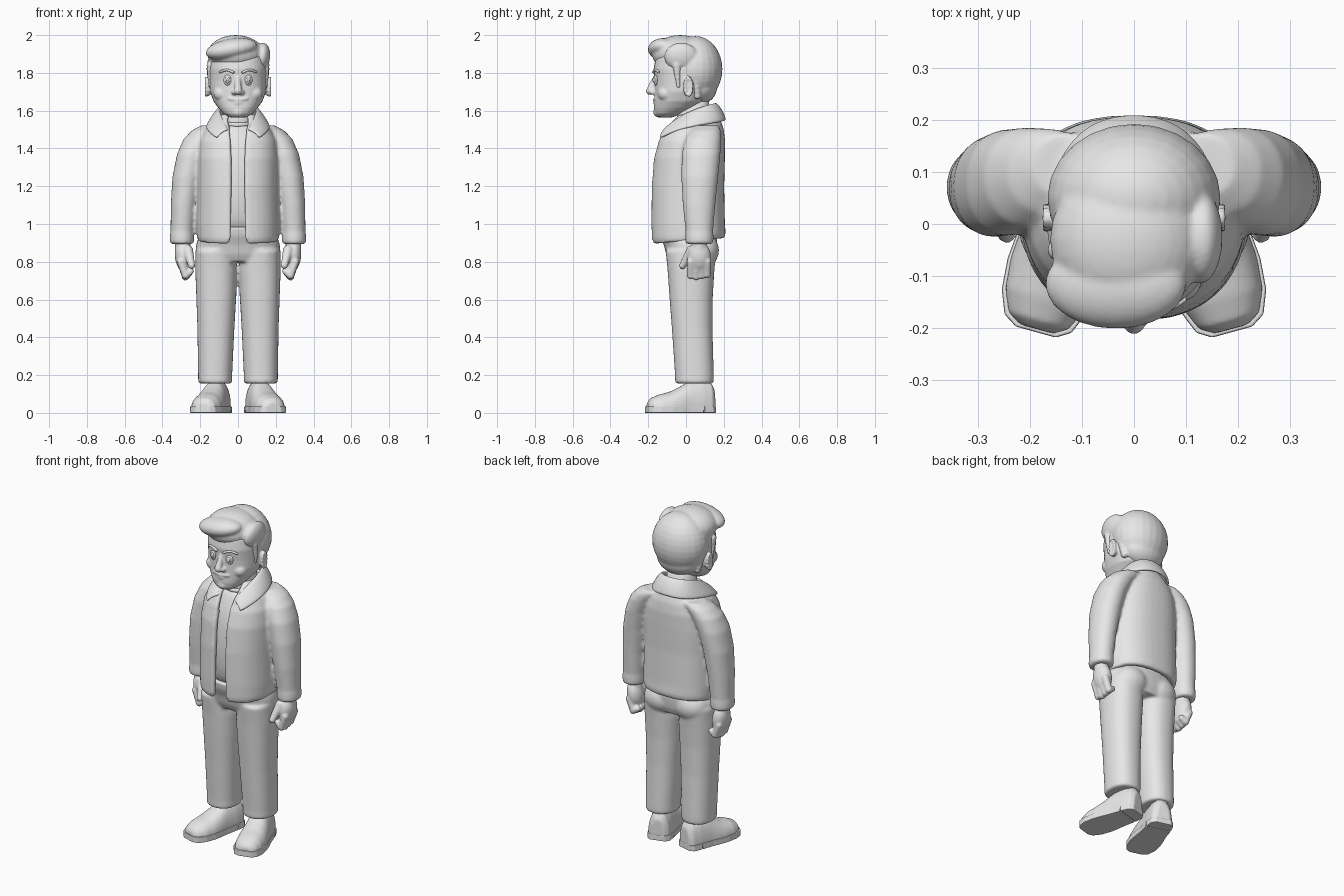
import bpy, bmesh, math
from mathutils import Vector, Matrix, Euler

cube = bpy.data.objects.get("Cube")
if cube:
    bpy.data.objects.remove(cube, do_unlink=True)

clay = bpy.data.materials.new("light_grey")
clay.use_nodes = True
clay.diffuse_color = (0.8, 0.8, 0.8, 1)
clay.node_tree.nodes["Principled BSDF"].inputs["Base Color"].default_value = (0.8, 0.8, 0.8, 1)


def power(v, n):
    return math.copysign(abs(v) ** (2 / n), v)


def ring(z, cx, rx, front, back, n=2.3, count=36):
    """Horizontal rounded section between two depths."""
    cy, ry = (front + back) / 2, (back - front) / 2
    angles = [math.tau * i / count for i in range(count)]
    return [(cx + rx * power(math.cos(a), n), cy + ry * power(math.sin(a), n), z) for a in angles]


def loft(bm, rings):
    """Skin equal-length closed rings and cap both ends."""
    rows = [[bm.verts.new(p) for p in r] for r in rings]
    for a, b in zip(rows, rows[1:]):
        for i in range(len(a)):
            j = (i + 1) % len(a)
            bm.faces.new((a[i], a[j], b[j], b[i]))
    bm.faces.new(rows[0][::-1])
    bm.faces.new(rows[-1])


def ball(bm, center, radii, rot=(0, 0, 0)):
    m = Matrix.LocRotScale(Vector(center), Euler(rot), Vector(radii))
    bmesh.ops.create_uvsphere(bm, u_segments=24, v_segments=16, radius=1, matrix=m)


def capsule(bm, p, q, r0, r1, steps=6):
    p, q = Vector(p), Vector(q)
    for i in range(steps):
        t = i / (steps - 1)
        ball(bm, p.lerp(q, t), [r0 + (r1 - r0) * t] * 3)


def finish(bm, name, voxel=0, smooth=0, subsurf=0):
    bmesh.ops.recalc_face_normals(bm, faces=bm.faces)
    for f in bm.faces:
        f.smooth = True
    mesh = bpy.data.meshes.new(name)
    bm.to_mesh(mesh)
    bm.free()
    obj = bpy.data.objects.new(name, mesh)
    mesh.materials.append(clay)
    bpy.context.collection.objects.link(obj)
    if voxel:
        mod = obj.modifiers.new("fuse", "REMESH")
        mod.mode, mod.voxel_size, mod.use_smooth_shade = "VOXEL", voxel, True
    if smooth:
        mod = obj.modifiers.new("soften", "SMOOTH")
        mod.factor, mod.iterations = 0.5, smooth
    if subsurf:
        mod = obj.modifiers.new("round", "SUBSURF")
        mod.levels = mod.render_levels = subsurf
    return obj


def face_y(x, depth=0.172):
    return -depth * (1 - (abs(x) / 0.155) ** 2.2) ** (1 / 2.2)


# Head with nose, lips, brows and ears
bm = bmesh.new()
loft(bm, [ring(*r) for r in (
    (1.565, 0, .045, -.15, -.07), (1.585, 0, .078, -.165, -.02), (1.615, 0, .105, -.17, .05),
    (1.65, 0, .13, -.168, .10), (1.70, 0, .148, -.166, .13), (1.76, 0, .153, -.166, .16),
    (1.82, 0, .155, -.172, .17), (1.88, 0, .15, -.16, .165), (1.94, 0, .12, -.12, .13),
    (1.97, 0, .07, -.06, .09))])
ball(bm, (0, -.14, 1.592), (.04, .034, .028))
capsule(bm, (0, -.164, 1.775), (0, -.19, 1.705), .012, .022)
for s in (1, -1):
    ball(bm, (s * .02, -.175, 1.698), (.016, .018, .014))
    ball(bm, (s * .085, -.11, 1.69), (.045, .04, .04))
    ball(bm, (s * .158, .012, 1.725), (.014, .026, .05), (0, 0, s * .3))
    for k in range(14):
        a = math.tau * k / 14
        ball(bm, (s * .169, .012 + .021 * math.cos(a), 1.727 + .046 * math.sin(a)), (.009, .008, .009))
for k in range(9):
    x = (k - 4) * .011
    ball(bm, (x, face_y(x, .168), 1.658 + 3 * x * x), (.009, .008, .006))
ball(bm, (0, -.162, 1.642), (.027, .013, .008))
finish(bm, "head", .006, 3)

# Eyes and eyebrows
for s, side in ((1, "left"), (-1, "right")):
    for part, size, out in (("eye", .021, .001), ("iris", .013, .007), ("pupil", .007, .011)):
        bm = bmesh.new()
        ball(bm, (s * .056, face_y(.056) - out + .004, 1.762), (size, .009, size * 1.35), (0, 0, s * .3))
        finish(bm, side + "_" + part)
    bm = bmesh.new()
    for k in range(10):
        x = .026 + .0075 * k
        ball(bm, (s * x, face_y(x) - .002, 1.803 + .012 * math.sin(k / 9 * 3)), (.009, .008, .007))
    finish(bm, side + "_eyebrow", .004, 2)

# Side-parted hair
bm = bmesh.new()
ball(bm, (0, .05, 1.82), (.167, .143, .175))
ball(bm, (0, .075, 1.725), (.13, .09, .09))
ball(bm, (-.012, -.03, 1.90), (.15, .15, .1))
ball(bm, (-.035, -.115, 1.925), (.138, .087, .056), (0, -.17, 0))
ball(bm, (.128, -.025, 1.885), (.042, .09, .075), (0, .1, 0))
for s in (1, -1):
    capsule(bm, (s * .146, -.05, 1.84), (s * .146, -.04, 1.73), .022, .012)
    capsule(bm, (s * .14, .05, 1.80), (s * .12, .06, 1.68), .025, .02)
finish(bm, "hair", .007, 4)

# Neck, shirt and neckband
bm = bmesh.new()
loft(bm, [ring(1.45, 0, .085, -.06, .13), ring(1.55, 0, .078, -.05, .125), ring(1.7, 0, .078, -.04, .12)])
finish(bm, "neck")
bm = bmesh.new()
loft(bm, [ring(*r) for r in (
    (.93, 0, .17, -.11, .14), (1.02, 0, .175, -.142, .15), (1.15, 0, .175, -.156, .16),
    (1.32, 0, .175, -.146, .17), (1.43, 0, .16, -.118, .17), (1.50, 0, .12, -.08, .16),
    (1.535, 0, .09, -.062, .14))])
finish(bm, "shirt", 0, 0, 1)
bm = bmesh.new()
for k in range(40):
    a = math.tau * k / 40
    ball(bm, (.085 * math.cos(a), .038 + .098 * math.sin(a), 1.545 + .02 * math.sin(a)), (.011, .011, .013))
finish(bm, "shirt_neckband", .006, 3)


def jacket_ring(z, rx, front, back, gap, tilt=0, n=2.4, steps=40, cy=.04):
    """C-shaped section, open at the front."""
    start = math.asin((gap / rx) ** (n / 2))
    pts = []
    for inset in (0, .03):
        arc = []
        for i in range(steps + 1):
            a = start + (math.tau - 2 * start) * i / steps
            ry = (cy - front if math.cos(a) > 0 else back - cy) - inset
            y = cy - ry * power(math.cos(a), n)
            arc.append(((rx - inset) * power(math.sin(a), n), y, z + tilt * (y - front)))
        pts += arc if inset == 0 else arc[::-1]
    return pts


# Open jacket with sleeves
bm = bmesh.new()
loft(bm, [jacket_ring(*r) for r in (
    (.895, .213, -.175, .203, .055, .08), (.92, .218, -.184, .21, .043, .08), (1.0, .22, -.186, .206, .04),
    (1.2, .216, -.185, .202, .038), (1.35, .216, -.172, .206, .038), (1.44, .205, -.147, .207, .042),
    (1.50, .175, -.118, .20, .05), (1.545, .13, -.085, .185, .06), (1.58, .10, -.05, .165, .06))])
for s in (1, -1):
    loft(bm, [ring(z, s * cx, rx, f, b, 2.1) for z, cx, rx, f, b in (
        (.893, .296, .058, .003, .138), (.905, .297, .064, -.004, .145), (.945, .296, .064, -.004, .145),
        (.96, .295, .062, -.002, .143), (1.1, .287, .069, -.017, .155), (1.25, .270, .077, -.025, .17),
        (1.37, .243, .08, -.022, .182), (1.45, .205, .083, -.005, .186), (1.495, .165, .08, .02, .184),
        (1.522, .125, .07, .05, .175))])
finish(bm, "jacket", .009, 6)

# Folded collar
bm = bmesh.new()
top = [(0, .155, 1.635), (.07, .135, 1.63), (.097, .075, 1.613), (.093, 0, 1.58), (.072, -.06, 1.54), (.05, -.112, 1.49)]
low = [(0, .21, 1.55), (.09, .19, 1.54), (.145, .12, 1.53), (.168, .02, 1.512), (.158, -.065, 1.49), (.112, -.142, 1.45)]
rows = []
for t, lift in ((0, 0), (.15, .012), (.5, .014), (.85, .008), (1, 0)):
    half = []
    for a, b in zip(top, low):
        p = Vector(a).lerp(Vector(b), t)
        p += Vector((p.x * 2, p.y * 2, .6)).normalized() * lift
        half.append(p)
    mirrored = [Vector((-p.x, p.y, p.z)) for p in half[:0:-1]]
    rows.append([bm.verts.new(p) for p in mirrored + half])
for a, b in zip(rows, rows[1:]):
    for i in range(len(a) - 1):
        bm.faces.new((a[i], a[i + 1], b[i + 1], b[i]))
collar = finish(bm, "collar")
mod = collar.modifiers.new("thickness", "SOLIDIFY")
mod.thickness, mod.offset = .018, 0
mod = collar.modifiers.new("round", "SUBSURF")
mod.levels = mod.render_levels = 3

# Trousers
bm = bmesh.new()
loft(bm, [ring(*r) for r in (
    (.80, 0, .205, -.085, .145), (.84, 0, .224, -.105, .16), (.89, 0, .222, -.118, .165),
    (.94, 0, .205, -.14, .165), (.985, 0, .185, -.148, .15))])
for s in (1, -1):
    ball(bm, (s * .1, .09, .86), (.105, .085, .09))
    loft(bm, [ring(z, s * cx, rx, f, b) for z, cx, rx, f, b in (
        (.155, .121, .084, -.052, .14), (.165, .121, .09, -.058, .147), (.20, .121, .09, -.058, .147),
        (.45, .117, .098, -.075, .14), (.62, .115, .106, -.088, .142), (.75, .115, .111, -.097, .15),
        (.86, .12, .105, -.108, .16))])
finish(bm, "trousers", .009, 5)

# Hands and shoes
for s, side in ((1, "left"), (-1, "right")):
    bm = bmesh.new()
    ball(bm, (s * .288, .07, .825), (.046, .062, .085), (0, s * .15, 0))
    capsule(bm, (s * .295, .07, .92), (s * .29, .07, .84), .04, .045)
    for k in range(4):
        y = .025 + .029 * k
        capsule(bm, (s * .302, y, .80), (s * .278, y, .725 + .006 * abs(k - 1)), .022, .021)
        capsule(bm, (s * .278, y, .722 + .006 * abs(k - 1)), (s * .25, y, .75), .021, .017)
    capsule(bm, (s * .265, .03, .86), (s * .245, -.018, .78), .028, .019)
    finish(bm, side + "_hand", .006, 4)

    # Footprint runs toe to heel: depth, half width, top height
    turn = Matrix.Translation((s * .115, .06, 0)) @ Matrix.Rotation(s * .27, 4, "Z")
    stations = [(-.272, .035, .055), (-.255, .062, .078), (-.21, .08, .097), (-.15, .085, .112),
                (-.10, .081, .135), (-.05, .074, .165), (.02, .07, .175), (.07, .062, .165), (.09, .04, .13)]
    bm = bmesh.new()
    loft(bm, [[turn @ Vector((w * power(math.cos(a), 2.4), y,
               .022 + (h - .022) * max(0, power(math.sin(a), 2.2))))
               for a in [math.tau * i / 32 for i in range(32)]] for y, w, h in stations])
    finish(bm, side + "_shoe", .007, 4)
    for part, lo, hi, base in (("sole", -1, .03, 0), ("heel", -.01, 1, 0), ("sole_arch", -.08, .06, .012)):
        edge = [(y, w) for y, w, h in stations if lo <= y <= hi]
        outline = [(w + .005, y) for y, w in edge] + [(-w - .005, y) for y, w in edge[::-1]]
        if part == "sole":
            outline = [(x, y - .006) for x, y in outline]
        bm = bmesh.new()
        loft(bm, [[turn @ Vector((x, y, z)) for x, y in outline] for z in (base, .034)])
        obj = finish(bm, side + "_" + part)
        mod = obj.modifiers.new("soft_edges", "BEVEL")
        mod.width, mod.segments = .004, 2
        obj.data.shade_flat()
